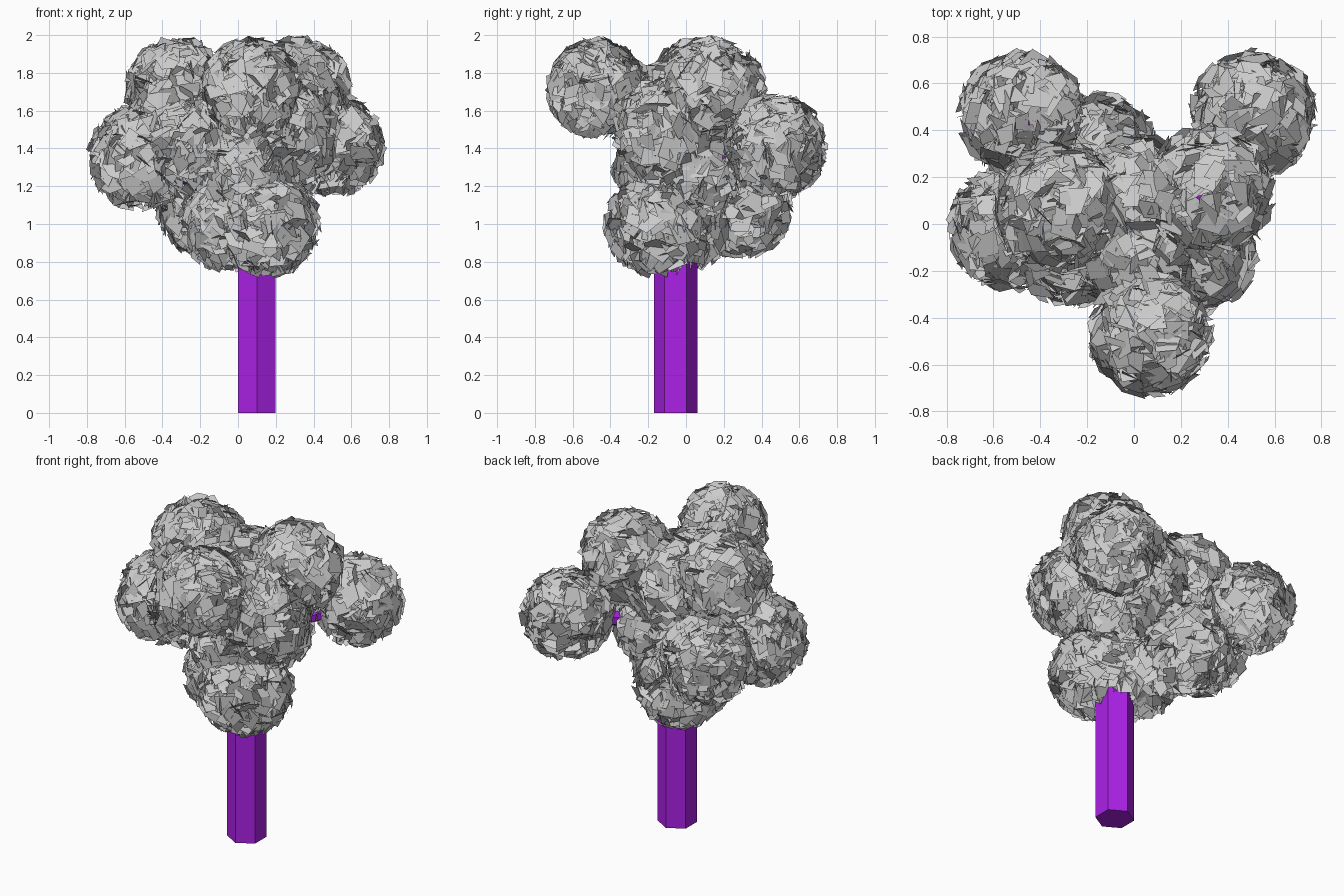
import bpy, bmesh, math, random
from mathutils import Vector, Matrix, Quaternion

if "Cube" in bpy.data.objects:
    bpy.data.objects.remove(bpy.data.objects["Cube"])

random.seed(7)

bark = bpy.data.materials.new("bark")
bark.diffuse_color = (0.41, 0.015, 0.79, 1)
bark.use_nodes = True
bark.node_tree.nodes["Principled BSDF"].inputs["Base Color"].default_value = bark.diffuse_color

TRUNK = Vector((0.1, -0.055, 0))

# Leaf clumps: centre, radius, height where the branch leaves the trunk
CLUMPS = {
    "back_left": ((-0.48, 0.47, 1.40), 0.27, 1.15),
    "back_right": ((0.51, 0.47, 1.42), 0.27, 1.25),
    "front_top": ((0.07, -0.47, 1.72), 0.265, 1.45),
    "left": ((-0.52, -0.01, 1.35), 0.275, 1.1),
    "top_right": ((0.32, 0.14, 1.71), 0.28, 1.4),
    "top_left": ((-0.32, 0.07, 1.71), 0.28, 1.35),
    "lower_back": ((-0.16, 0.29, 1.09), 0.27, 0.9),
    "lower_front": ((0.16, -0.15, 1.00), 0.28, None),
    "lower_left": ((-0.03, -0.03, 1.02), 0.28, None),
    "middle": ((0.06, -0.11, 1.30), 0.28, None),
    "middle_left": ((-0.25, -0.08, 1.42), 0.28, None),
    "middle_right": ((0.25, -0.10, 1.48), 0.285, None),
    "middle_front": ((0.03, -0.12, 1.58), 0.28, None),
    "middle_back": ((0.17, 0.05, 1.32), 0.27, None),
    "middle_top": ((0.02, 0.10, 1.60), 0.28, None),
}


def new_object(name, bm, mat=None):
    mesh = bpy.data.meshes.new(name)
    bm.to_mesh(mesh)
    bm.free()
    if mat:
        mesh.materials.append(mat)
    ob = bpy.data.objects.new(name, mesh)
    bpy.context.collection.objects.link(ob)
    return ob


def limb(name, start, end, r1, r2):
    """Six-sided tapered limb between two points."""
    axis = end - start
    rot = axis.to_track_quat('Z', 'Y').to_matrix().to_4x4()
    if axis.x == 0 and axis.y == 0:
        rot = Matrix.Identity(4)
    bm = bmesh.new()
    bmesh.ops.create_cone(bm, cap_ends=True, segments=6, radius1=r1, radius2=r2,
                          depth=axis.length)
    bm.transform(Matrix.Translation((start + end) / 2) @ rot)
    return new_object(name, bm, bark)


def leaf_clump(name, centre, radius, count=430):
    """Ball of flat leaf cards: lying flat on top, hanging down below."""
    bm = bmesh.new()
    golden = math.pi * (3 - math.sqrt(5))
    for i in range(count):
        z = 1 - 1.95 * (i + 0.5) / count
        s = math.sqrt(1 - z * z)
        n = Vector((s * math.cos(golden * i), s * math.sin(golden * i), z))
        # Cards on the underside hang nearly upright
        facing = Vector((n.x, n.y, n.z if n.z > 0 else n.z * 0.35)).normalized()
        spin = Quaternion((0, 0, 1), random.uniform(0, math.tau))
        tilt = Quaternion((1, 0, 0), random.gauss(0, 0.6))
        rot = facing.to_track_quat('Z', 'Y') @ spin @ tilt
        pos = centre + n * radius * random.uniform(0.78, 0.98)
        size = random.uniform(0.045, 0.095)
        # Irregular four-cornered leaf
        verts = []
        for k in range(4):
            a = math.tau * (k + random.uniform(-0.25, 0.25)) / 4
            r = size * random.uniform(0.75, 1.1)
            p = pos + rot @ Vector((r * math.cos(a), r * math.sin(a) * 0.8, 0))
            # Keep the leaf near the rounded outline of the clump
            off = p - centre
            if off.length > radius * 1.05:
                p = centre + off.normalized() * radius * 1.05
            p.z = min(p.z, 2.0)
            verts.append(bm.verts.new(p))
        bm.faces.new(verts)
    return new_object(name, bm)


# Trunk
limb("trunk", TRUNK, TRUNK + Vector((0, 0, 1.55)), 0.115, 0.115)

# Branches and foliage
for name, (pos, radius, fork) in CLUMPS.items():
    centre = Vector(pos)
    if fork:
        limb("branch_" + name, TRUNK + Vector((0, 0, fork)), centre, 0.055, 0.035)
    leaf_clump("leaves_" + name, centre, radius)
